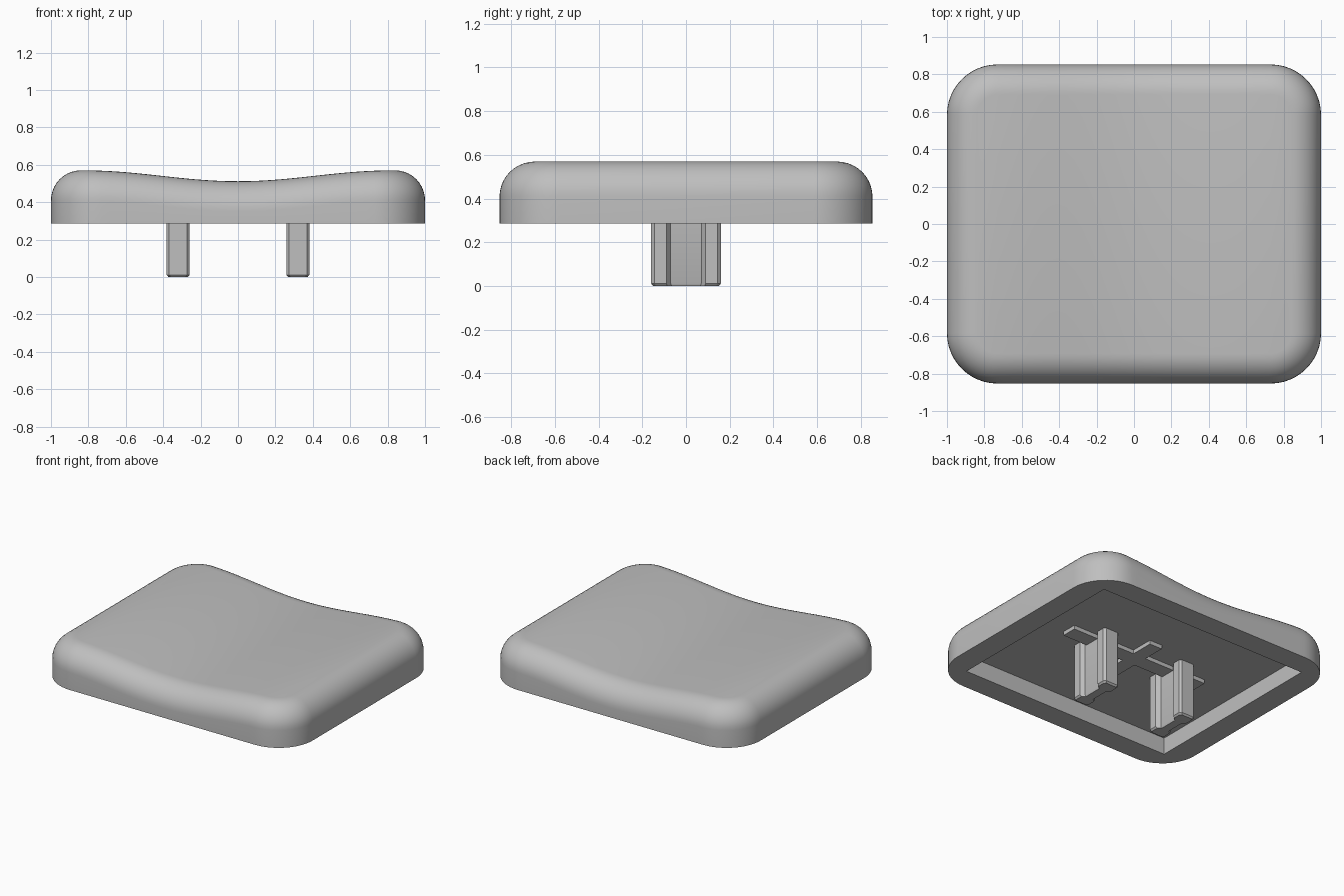
import bpy, bmesh
from math import pi, sin, cos, radians

if "Cube" in bpy.data.objects:
    bpy.data.objects.remove(bpy.data.objects["Cube"])

HX, HY = 1.0, 0.853        # outer half sizes
CORNER, FILLET = 0.27, 0.16
RIM, CEILING = 0.285, 0.405
CAV_X, CAV_Y = 0.835, 0.692

grey = bpy.data.materials.new("grey_plastic")
grey.use_nodes = True
colour = (0.52, 0.52, 0.52, 1)
grey.diffuse_color = colour
grey.node_tree.nodes["Principled BSDF"].inputs["Base Color"].default_value = colour


def finish(bm, name):
    bmesh.ops.remove_doubles(bm, verts=bm.verts, dist=1e-5)
    bmesh.ops.recalc_face_normals(bm, faces=bm.faces)
    mesh = bpy.data.meshes.new(name)
    bm.to_mesh(mesh)
    bm.free()
    mesh.materials.append(grey)
    mesh.shade_smooth()
    mesh.set_sharp_from_angle(angle=radians(30))
    obj = bpy.data.objects.new(name, mesh)
    bpy.context.collection.objects.link(obj)
    return obj


def loft(bm, rings):
    """Join equal-length rings of points with quads; return their vertices."""
    rows = [[bm.verts.new(p) for p in ring] for ring in rings]
    n = len(rows[0])
    for a, b in zip(rows, rows[1:]):
        for i in range(n):
            j = (i + 1) % n
            bm.faces.new((a[i], a[j], b[j], b[i]))
    return rows


def outline(inset, arc=12, straight=32):
    """Rounded rectangle whose front and back points pair up by x."""
    r = CORNER - inset
    cx, cy = HX - CORNER, HY - CORNER
    back = [(-cx - r * cos(k / arc * pi / 2), cy + r * sin(k / arc * pi / 2))
            for k in range(arc + 1)]
    back += [(-cx + 2 * cx * k / straight, cy + r) for k in range(1, straight)]
    back += [(-x, y) for x, y in reversed(back[:arc + 1])]
    return back + [(x, -y) for x, y in reversed(back)]


def dish(x):
    """Height of the scooped top."""
    return 0.541 - 0.029 * cos(pi * min(abs(x) / 0.82, 1))


def clamp(v, limit):
    return max(-limit, min(limit, v))


# Cap shell: cavity ceiling, cavity wall, rim, outer wall, fillet, dished top
base = outline(0)
cavity = [(clamp(x, CAV_X), clamp(y, CAV_Y)) for x, y in base]
rings = [[(x, y, z) for x, y in ring]
         for ring, z in ((cavity, CEILING), (cavity, RIM), (base, RIM))]
STEPS = 10
for k in range(STEPS + 1):
    a = k / STEPS * pi / 2
    rings.append([(x, y, dish(x) - FILLET * (1 - sin(a)))
                  for x, y in outline(FILLET * (1 - cos(a)))])
bm = bmesh.new()
rows = loft(bm, rings)
for row in (rows[0], rows[-1]):
    n = len(row)
    for i in range(n // 2 - 1):
        bm.faces.new((row[i], row[i + 1], row[n - 2 - i], row[n - 1 - i]))
bmesh.ops.dissolve_degenerate(bm, dist=1e-5, edges=bm.edges)
finish(bm, "cap_shell")

# Stems: dog-bone posts with a chamfered tip
quarter = [(0.035, 0.07), (0.062, 0.09), (0.062, 0.145), (0.048, 0.16)]
half = [(x, -y) for x, y in reversed(quarter)] + quarter
profile = half + [(-x, -y) for x, y in half]
for side, name in ((1, "left_stem"), (-1, "right_stem")):
    bm = bmesh.new()
    rows = loft(bm, [[(side * 0.32 + x * s, y * t, z) for x, y in profile]
                     for s, t, z in ((0.84, 0.94, 0), (1, 1, 0.012),
                                     (1, 1, CEILING + 0.01))])
    bm.faces.new(rows[0])
    bm.faces.new(rows[-1])
    finish(bm, name)

# Cross-shaped rib under the ceiling
rib = [(0.55, -0.055), (0.55, 0.055), (0.05, 0.055), (0.05, 0.22)]
rib += [(-x, y) for x, y in reversed(rib[1:])]
rib += [(-0.55, -0.055), (-0.05, -0.055), (-0.05, -0.22), (0.05, -0.22), (0.05, -0.055)]
bm = bmesh.new()
rows = loft(bm, [[(x, y, z) for x, y in rib] for z in (CEILING - 0.028, CEILING + 0.01)])
bm.faces.new(rows[0])
bm.faces.new(rows[-1])
finish(bm, "cross_rib")
